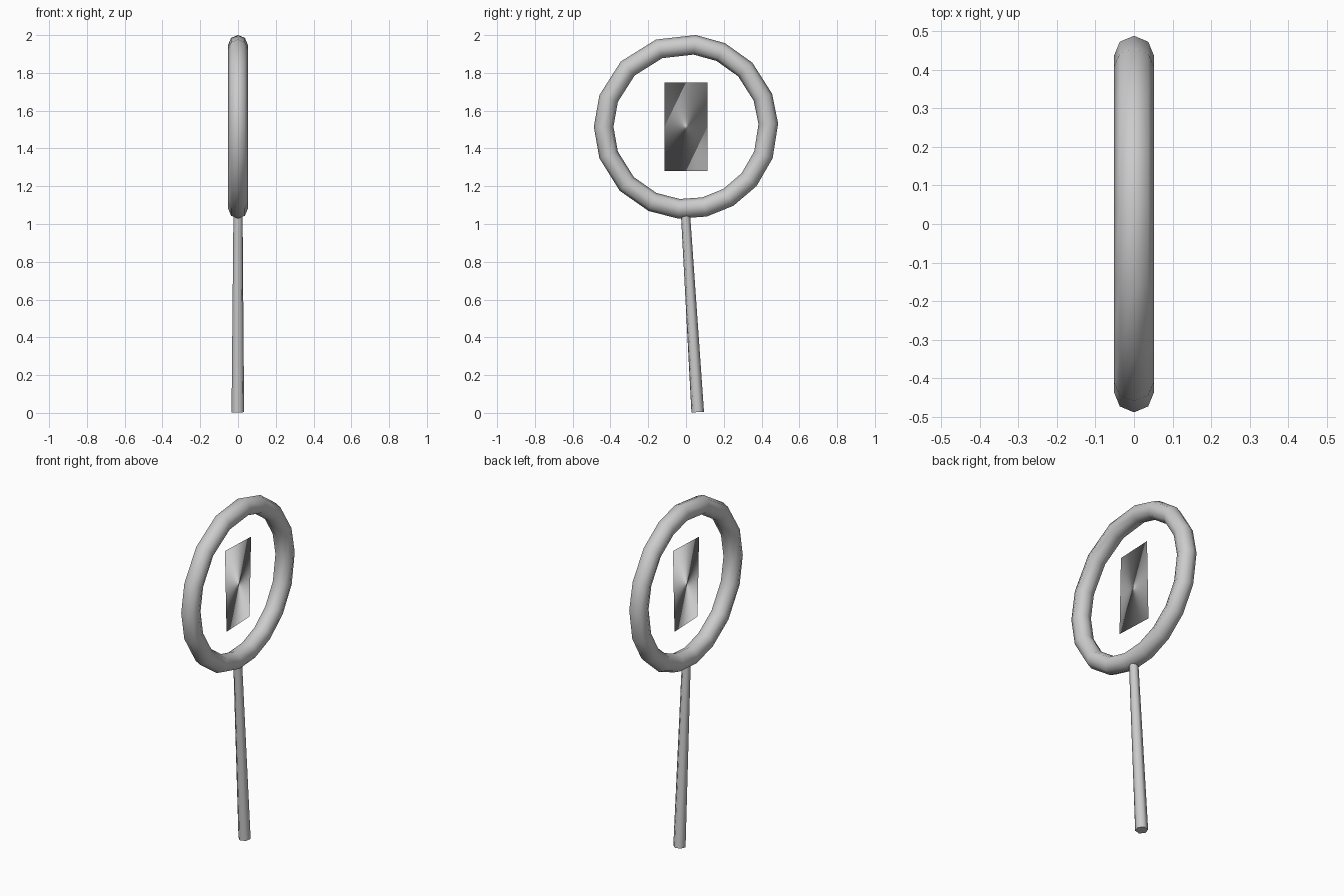
import bpy, bmesh, math
from mathutils import Vector

if "Cube" in bpy.data.objects:
    bpy.data.objects.remove(bpy.data.objects["Cube"])

grey = bpy.data.materials.new("plain grey")
grey.diffuse_color = (0.6, 0.6, 0.6, 1)
grey.use_nodes = True
grey.node_tree.nodes["Principled BSDF"].inputs["Base Color"].default_value = grey.diffuse_color


def make_object(name, bm, angle):
    bmesh.ops.recalc_face_normals(bm, faces=bm.faces)
    mesh = bpy.data.meshes.new(name)
    bm.to_mesh(mesh)
    bm.free()
    mesh.materials.append(grey)
    obj = bpy.data.objects.new(name, mesh)
    bpy.context.collection.objects.link(obj)
    bpy.ops.object.select_all(action='DESELECT')
    obj.select_set(True)
    bpy.context.view_layer.objects.active = obj
    if angle is None:
        bpy.ops.object.shade_smooth()
    else:
        bpy.ops.object.shade_smooth_by_angle(angle=math.radians(angle))
    return obj


def bridge(bm, a, b):
    n = len(a)
    for i in range(n):
        bm.faces.new((a[i], a[(i + 1) % n], b[(i + 1) % n], b[i]))


CENTRE_Z = 1.515

# Ring: slightly uneven hand-made hoop standing in the YZ plane
bm = bmesh.new()
hoop = [84, 65, 44, 21, 2, -20, -40, -59, -77, -95, -114, -136, -160, -180, -200, -225, -251]
major, minor, sides = 0.436, 0.052, 8
loops = []
for deg in hoop:
    t = math.radians(deg)
    loop = []
    for k in range(sides):
        p = 2 * math.pi * k / sides
        r = major + minor * math.cos(p)
        loop.append(bm.verts.new((minor * math.sin(p), r * math.cos(t),
                                  CENTRE_Z + r * math.sin(t))))
    loops.append(loop)
for i in range(len(loops)):
    bridge(bm, loops[i], loops[(i + 1) % len(loops)])
make_object("ring", bm, 60)

# Handle: tapered, leaning six-sided rod with capped ends
bm = bmesh.new()
top, bottom = Vector((0, -0.003, 1.06)), Vector((-0.001, 0.062, 0.004))
axis = (top - bottom).normalized()
u = Vector((1, 0, 0))
v = axis.cross(u).normalized()
ends = []
for c, r in ((bottom, 0.0345), (top, 0.025)):
    ends.append([bm.verts.new(c + r * (u * math.cos(a) + v * math.sin(a)))
                 for a in (math.radians(15 + 60 * k) for k in range(6))])
bridge(bm, *ends)
for e in ends:
    bm.faces.new(e)
make_object("handle", bm, 61)

# Centre plate: very thin twisted panel, each side folded along a diagonal
bm = bmesh.new()
w, h, d = 0.1135, 0.235, 0.005
tr, tl, bl, br = [bm.verts.new((x, y, CENTRE_Z + z)) for x, y, z in
                  ((d, w, h), (-d, -w, h), (d, -w, -h), (-d, w, -h))]
for tri in ((tr, tl, bl), (tr, bl, br), (tl, tr, br), (tl, br, bl)):
    bm.faces.new(tri)
make_object("centre_plate", bm, None)
